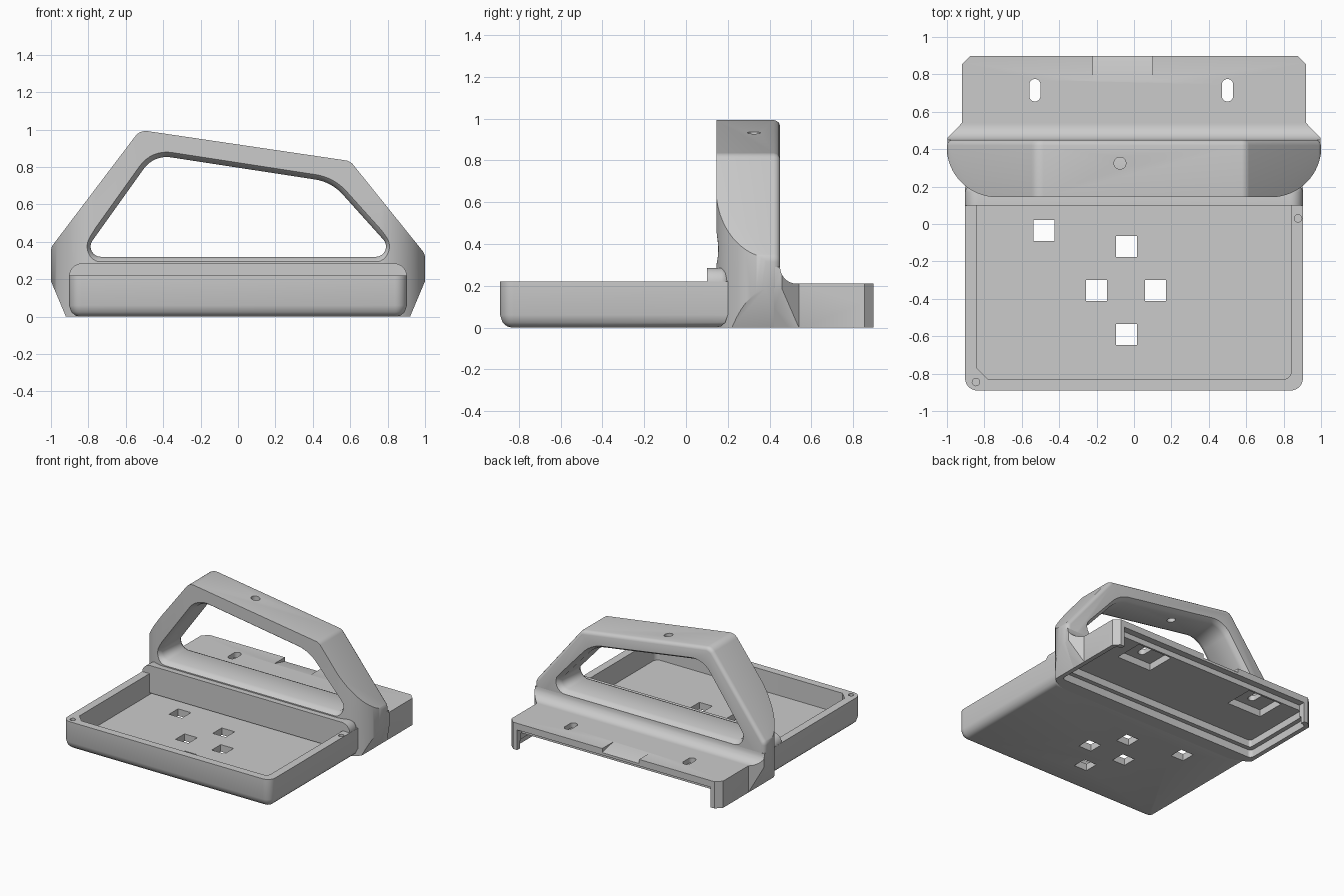
import bpy, bmesh, math
from mathutils import Vector

if "Cube" in bpy.data.objects:
    bpy.data.objects.remove(bpy.data.objects["Cube"])

grey = bpy.data.materials.new("plain grey")
grey.diffuse_color = (0.6, 0.6, 0.6, 1)
grey.use_nodes = True
grey.node_tree.nodes["Principled BSDF"].inputs["Base Color"].default_value = grey.diffuse_color


def rounded(corners, seg=8):
    """Counter-clockwise outline from (u, v, radius) corners."""
    out = []
    for i, (u, v, r) in enumerate(corners):
        p = Vector((u, v))
        if r == 0:
            out.append(p)
            continue
        a = (Vector(corners[i - 1][:2]) - p).normalized()
        b = (Vector(corners[(i + 1) % len(corners)][:2]) - p).normalized()
        half = a.angle(b) / 2
        c = p + (a + b).normalized() * r / math.sin(half)
        s = p + a * r / math.tan(half) - c
        sweep = math.pi - 2 * half
        for k in range(seg + 1):
            t = sweep * k / seg
            out.append(c + Vector((s.x * math.cos(t) - s.y * math.sin(t),
                                   s.x * math.sin(t) + s.y * math.cos(t))))
    return out


def rect(u0, u1, v0, v1, r=0.0):
    return rounded([(u0, v0, r), (u1, v0, r), (u1, v1, r), (u0, v1, r)])


def circle(u, v, r, n=20):
    return [Vector((u + r * math.cos(2 * math.pi * k / n),
                    v + r * math.sin(2 * math.pi * k / n))) for k in range(n)]


def inset(outline, d):
    res, n = [], len(outline)
    for i, p in enumerate(outline):
        e1 = (p - outline[i - 1]).normalized()
        e2 = (outline[(i + 1) % n] - p).normalized()
        n1, n2 = Vector((-e1.y, e1.x)), Vector((-e2.y, e2.x))
        res.append(p + (n1 + n2) / (1 + n1.dot(n2)) * d)
    return res


def finish(name, bm):
    bmesh.ops.recalc_face_normals(bm, faces=bm.faces)
    mesh = bpy.data.meshes.new(name)
    bm.to_mesh(mesh)
    bm.free()
    ob = bpy.data.objects.new(name, mesh)
    mesh.materials.append(grey)
    bpy.context.collection.objects.link(ob)
    return ob


def loft(name, outline, layers, axis="z"):
    """Stack an outline along an axis; layers are (position, inset)."""
    put = {"x": lambda u, v, h: (h, u, v), "y": lambda u, v, h: (u, h, v),
           "z": lambda u, v, h: (u, v, h)}[axis]
    bm = bmesh.new()
    rings = [[bm.verts.new(put(p.x, p.y, h)) for p in (inset(outline, d) if d else outline)]
             for h, d in layers]
    n = len(outline)
    for a, b in zip(rings, rings[1:]):
        for i in range(n):
            j = (i + 1) % n
            bm.faces.new((a[i], a[j], b[j], b[i]))
    bm.faces.new(rings[0])
    bm.faces.new(rings[-1])
    return finish(name, bm)


def hull(name, points):
    bm = bmesh.new()
    bmesh.ops.convex_hull(bm, input=[bm.verts.new(p) for p in points])
    return finish(name, bm)


def cut(ob, cutter, keep=False):
    """Subtract the cutter; try another solver if nothing is left."""
    for solver in ("EXACT", "MANIFOLD", "FLOAT"):
        backup = ob.data.copy()
        m = ob.modifiers.new("cut", "BOOLEAN")
        m.object, m.operation, m.solver = cutter, "DIFFERENCE", solver
        bpy.context.view_layer.objects.active = ob
        bpy.ops.object.modifier_apply(modifier=m.name)
        if len(ob.data.polygons) > 5:
            break
        ob.data = backup
    if not keep:
        bpy.data.objects.remove(cutter)


# Tray with rounded underside and open cavity
tray = loft("tray", rounded([(-0.903, -0.89, 0.065), (0.903, -0.89, 0.065), (0.903, 0.2, 0), (-0.903, 0.2, 0)]),
            [(0, 0.055), (0.006, 0.033), (0.025, 0.012), (0.06, 0), (0.22, 0)])
cut(tray, loft("cavity", rounded([(-0.84, -0.77, 0), (-0.78, -0.83, 0), (0.84, -0.83, 0.04),
                                  (0.84, 0.15, 0), (-0.84, 0.15, 0)]), [(0.055, 0), (0.5, 0)]))
for x, y in [(-0.48, -0.035), (-0.04, -0.12), (-0.2, -0.355), (0.115, -0.355), (-0.04, -0.59)]:
    cut(tray, loft("window", rect(x - 0.056, x + 0.056, y - 0.056, y + 0.056),
                   [(-0.05, 0), (0.3, 0)]))
for x, y in [(0.877, 0.03), (-0.845, -0.845)]:
    cut(tray, loft("screw_hole", circle(x, y, 0.02), [(0.12, 0), (0.4, 0)]))

# Raised lip behind the tray
loft("tray_lip", rounded([(-0.903, 0.07, 0), (0.903, 0.07, 0), (0.903, 0.285, 0.07), (-0.903, 0.285, 0.07)]),
     [(0.1, 0), (0.17, 0), (0.187, 0.004), (0.199, 0.015)], "y")

# Handle: front profile with rounded back edge, front corners rounded in plan
handle = loft("handle", rounded([(-0.92, 0, 0), (0.92, 0, 0), (1, 0.19, 0), (1, 0.335, 0.06),
                                 (0.6, 0.832, 0.06), (-0.524, 0.998, 0.07), (-1, 0.37, 0.06),
                                 (-1, 0.19, 0)]),
              [(0.145, 0), (0.42, 0), (0.434, 0.004), (0.445, 0.013), (0.45, 0.027)], "y")
for s in (-1, 1):
    arc = [Vector((s * (0.731 + 0.271 * math.sin(t)), 0.414 - 0.271 * math.cos(t)))
           for t in [math.pi / 2 * k / 16 for k in range(17)]]
    ends = [Vector((s * 1.2, 0.414)), Vector((s * 1.2, 0.02)), Vector((s * 0.731, 0.02))]
    cut(handle, loft("corner_cutter", arc + ends, [(-0.2, 0), (1.3, 0)]))
cut(handle, loft("grip_opening", rounded([(-0.84, 0.32, 0.055), (0.86, 0.32, 0.055),
                                          (0.5, 0.72, 0.25), (-0.45, 0.866, 0.15)]),
                 [(0.135, -0.035), (0.152, -0.02), (0.17, -0.008), (0.19, 0),
                  (0.405, 0), (0.425, -0.008), (0.442, -0.02), (0.465, -0.035)], "y"))
cut(handle, loft("bolt_hole", circle(-0.075, 0.325, 0.032), [(0.6, 0), (1.2, 0)]))

# Rear plate with a fillet rising into the handle, flaring out to the handle ends
fillet = [Vector((0.53 - 0.08 * math.sin(t), 0.29 - 0.08 * math.cos(t)))
          for t in [math.pi / 2 * k / 8 for k in range(9)]]
plate = loft("rear_plate", [Vector((0.42, 0)), Vector((0.897, 0)), Vector((0.897, 0.21))]
             + fillet + [Vector((0.42, 0.29))], [(-0.998, 0), (0.998, 0)], "x")
for s in (-1, 1):
    cut(plate, hull("side_cutter", [(s * x, y, z) for z in (-0.1, 0.4) for x, y in
                                    ((0.92, 0.54), (0.92, 1.1), (1.2, 1.1), (1.2, 0.25))]))
    cut(plate, hull("corner_cutter", [(s * x, y, z) for z in (-0.1, 0.4) for x, y in
                                      ((0.84, 0.932), (0.955, 0.82), (1.1, 1.1))]))
    cut(plate, hull("slant_cutter", [(s * x, y, z) for y in (0.35, 0.56) for x, z in
                                     ((0.878, -0.1), (1.004, 0.2), (1.2, 0.2), (1.2, -0.1))]))
cut(plate, hull("latch_ramp", [(x, y, z) for x in (-0.22, 0.1)
                               for y, z in ((0.76, 0.211), (0.95, 0.165), (0.95, 0.3), (0.76, 0.3))]))

# Hollow underside with a ledge, thin and open along the back edge
for shape, top in ((rect(-0.885, 0.885, 0.25, 0.86, 0.03), 0.06),
                   (rect(-0.85, 0.85, 0.285, 0.85, 0.02), 0.115)):
    hollow = loft("hollow", shape, [(-0.1, 0), (top, 0)])
    cut(plate, hollow, keep=True)
    cut(handle, hollow)
cut(plate, loft("rear_opening", rect(-0.84, 0.84, 0.845, 1.0), [(-0.1, 0), (0.158, 0)]))

# Slots with square nut pockets underneath
for x in (-0.53, 0.5):
    cut(plate, loft("pocket", rect(x - 0.15, x + 0.15, 0.595, 0.83), [(0.0, 0), (0.17, 0)]))
    cut(plate, loft("slot", rect(x - 0.03, x + 0.03, 0.655, 0.775, 0.0295), [(-0.1, 0), (0.4, 0)]))

# Smooth rounded areas, keep hard edges
for ob in bpy.data.objects:
    bpy.ops.object.select_all(action="DESELECT")
    ob.select_set(True)
    bpy.context.view_layer.objects.active = ob
    bpy.ops.object.shade_smooth_by_angle(angle=math.radians(32))
